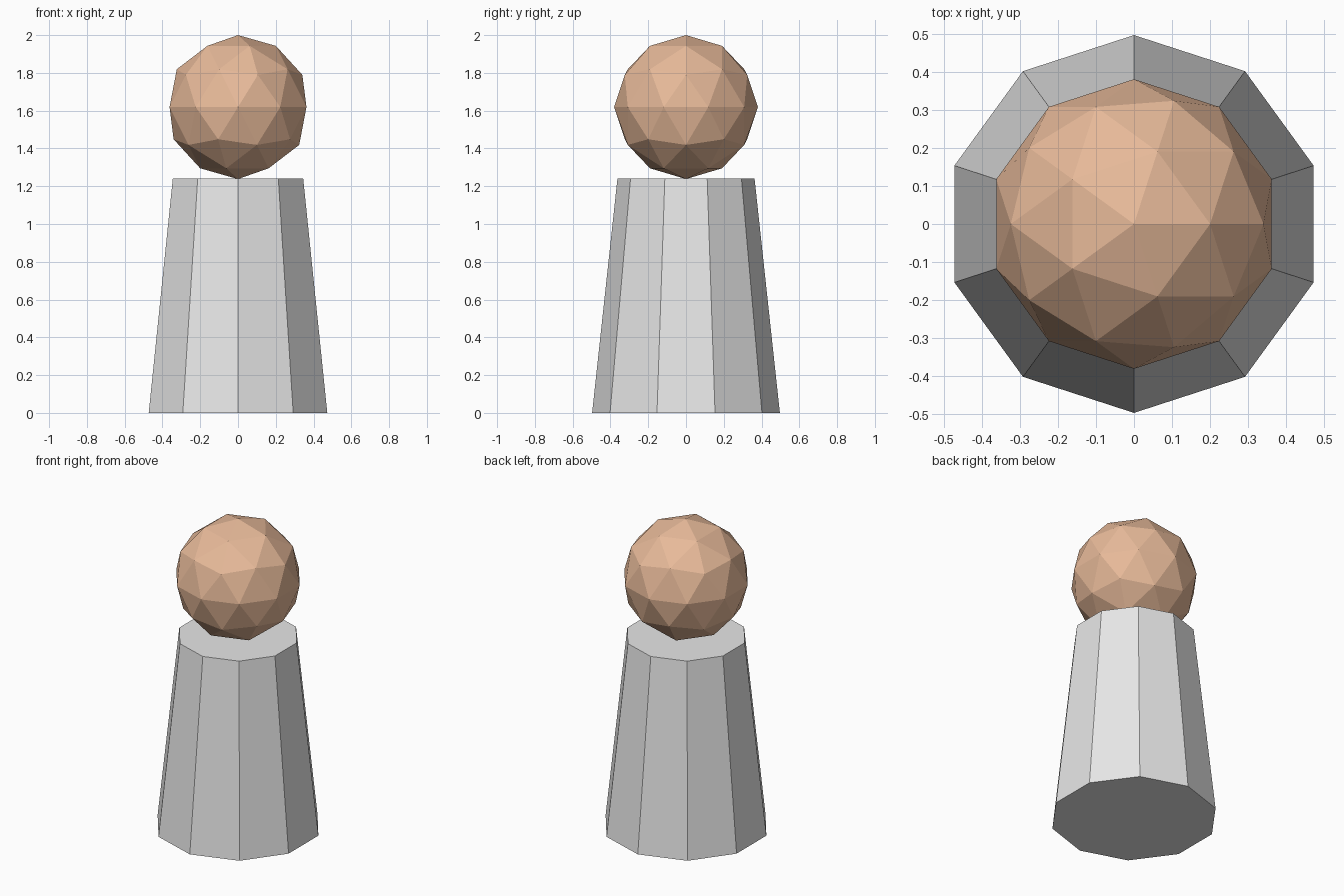
import bpy
import math

if "Cube" in bpy.data.objects:
    bpy.data.objects.remove(bpy.data.objects["Cube"])


def material(name, color):
    mat = bpy.data.materials.new(name)
    mat.diffuse_color = (*color, 1.0)
    mat.use_nodes = True
    mat.node_tree.nodes["Principled BSDF"].inputs["Base Color"].default_value = mat.diffuse_color
    return mat


def finish(name, mat):
    obj = bpy.context.object
    obj.name = name
    obj.data.materials.append(mat)
    bpy.ops.object.shade_flat()
    return obj


BODY_HEIGHT = 1.24
HEAD_RADIUS = 0.381

grey = material("light grey", (0.8, 0.8, 0.8))
tan = material("skin tan", (0.8, 0.49, 0.32))

# Body: ten-sided tapered column with corners at front and back
bpy.ops.mesh.primitive_cone_add(vertices=10, radius1=0.497, radius2=0.363,
                                depth=BODY_HEIGHT,
                                location=(0, 0, BODY_HEIGHT / 2))
finish("body", grey)

# Head: faceted ball resting on the body
bpy.ops.mesh.primitive_ico_sphere_add(subdivisions=2, radius=HEAD_RADIUS,
                                      location=(0, 0, 2 - HEAD_RADIUS))
finish("head", tan)
